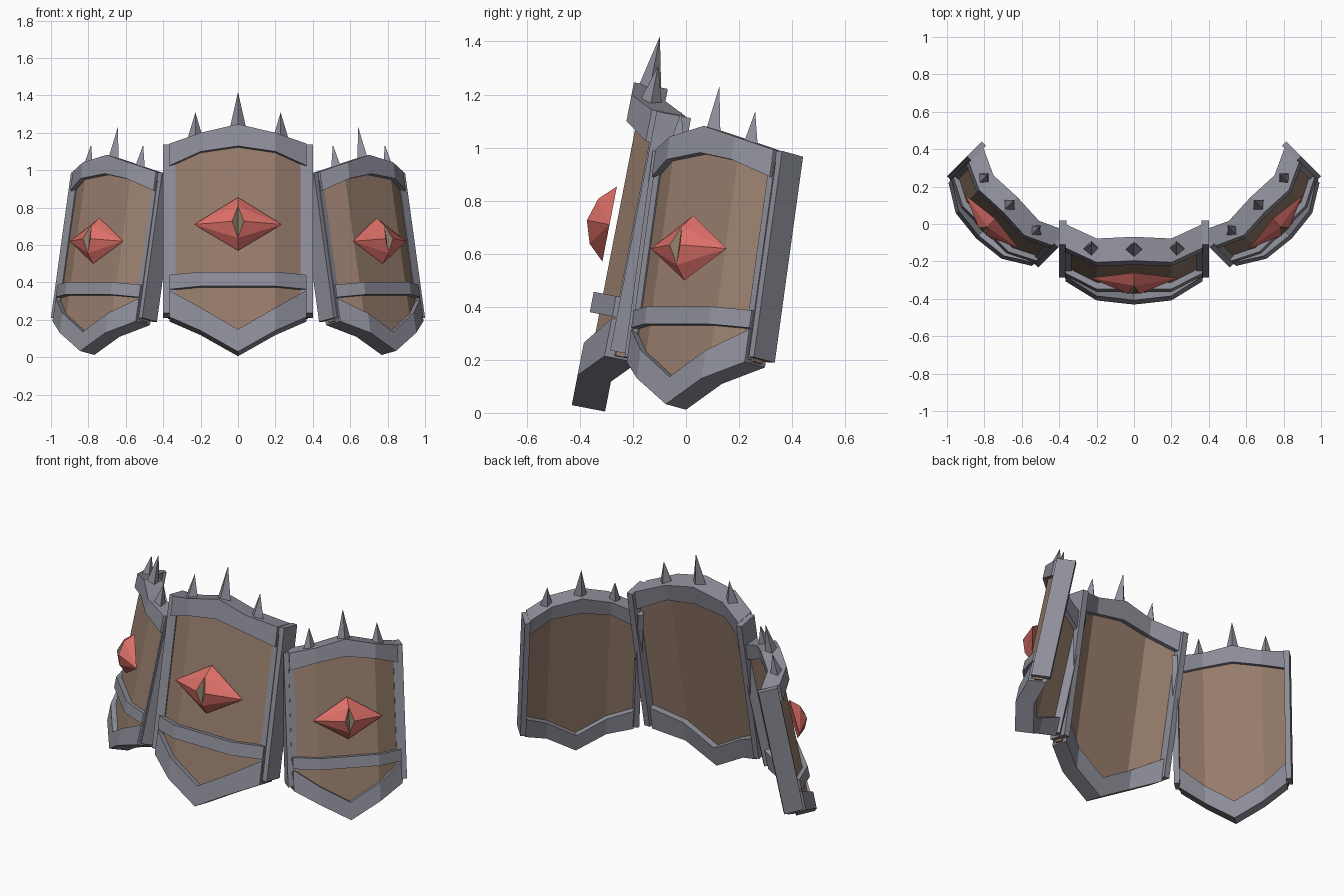
import bpy, bmesh, math
from mathutils import Matrix, Vector

cube = bpy.data.objects.get("Cube")
if cube:
    bpy.data.objects.remove(cube, do_unlink=True)


def material(name, rgb):
    m = bpy.data.materials.new(name)
    m.use_nodes = True
    m.diffuse_color = (*rgb, 1)
    bsdf = m.node_tree.nodes["Principled BSDF"]
    bsdf.inputs["Base Color"].default_value = (*rgb, 1)
    bsdf.inputs["Roughness"].default_value = 0.8
    return m


METAL = material("grey metal", (0.27, 0.27, 0.32))
WOOD = material("brown wood", (0.31, 0.205, 0.15))
RED = material("red gem", (0.72, 0.16, 0.14))
PUPIL = material("tan slit", (0.26, 0.2, 0.13))

FLAT = 0.2      # half width of the flat middle facet
EDGE = 0.365    # half width of the frame


def bend(x):
    """Backward offset of the folded outer facets."""
    return max(0, abs(x) - FLAT) * 0.52


def finish(name, bm, place, *mats, recalc=True):
    if recalc:
        bmesh.ops.recalc_face_normals(bm, faces=bm.faces)
    mesh = bpy.data.meshes.new(name)
    bm.to_mesh(mesh)
    bm.free()
    for m in mats:
        mesh.materials.append(m)
    obj = bpy.data.objects.new(name, mesh)
    obj.matrix_world = place
    bpy.context.collection.objects.link(obj)
    return obj


def slab(name, place, mat, half, front, back):
    """Folded slab; half lists (x, bottom, top) from the centre outwards."""
    cols = [(-x, lo, hi) for x, lo, hi in reversed(half[1:])] + half
    bm = bmesh.new()
    rings = []
    for x, lo, hi in cols:
        f, b = front + bend(x), back + bend(x)
        corners = ((x, f, lo), (x, f, hi), (x, b, hi), (x, b, lo))
        rings.append([bm.verts.new(c) for c in corners])
    for r, s in zip(rings, rings[1:]):
        for i in range(4):
            j = (i + 1) % 4
            bm.faces.new((r[i], r[j], s[j], s[i]))
    bm.faces.new(rings[0])
    bm.faces.new(rings[-1])
    finish(name, bm, place, mat)


def box(name, place, mat, lo, hi):
    lo, hi = Vector(lo), Vector(hi)
    bm = bmesh.new()
    bmesh.ops.create_cube(bm, size=1)
    for v in bm.verts:
        v.co = (lo + hi) / 2 + v.co * (hi - lo)
    finish(name, bm, place, mat)


def spike(name, place, x, base, tip):
    bm = bmesh.new()
    bmesh.ops.create_cone(bm, cap_ends=True, segments=4, radius1=0.052, radius2=0,
                          depth=tip - base)
    bmesh.ops.translate(bm, verts=bm.verts, vec=(x, -0.067 + bend(x), (base + tip) / 2))
    finish(name, bm, place, METAL)


def eye(name, place):
    """Faceted diamond gem with a sunken vertical slit."""
    bm = bmesh.new()
    mid = 0.695
    top, bottom = (bm.verts.new((0, -0.118, mid + d)) for d in (0.147, -0.142))
    slit_top, slit_bottom = (bm.verts.new((0, -0.178, mid + d)) for d in (0.088, -0.085))
    tips = [bm.verts.new((s * 0.235, -0.118, mid)) for s in (-1, 1)]
    rims = [bm.verts.new((s * 0.032, -0.205, mid)) for s in (-1, 1)]
    for tip, rim in zip(tips, rims):
        bm.faces.new((tip, top, slit_top))
        bm.faces.new((tip, slit_top, rim))
        bm.faces.new((tip, rim, slit_bottom))
        bm.faces.new((tip, slit_bottom, bottom))
        bm.faces.new((rim, slit_top, slit_bottom)).material_index = 1
    bm.faces.new((top, tips[0], bottom, tips[1]))
    finish(name, bm, place, RED, PUPIL)


def shield(side, place):
    # Wooden board
    slab(side + "_board", place, WOOD,
         [(0, 0.08, 1.17), (FLAT, 0.18, 1.14), (0.375, 0.215, 1.09)], -0.092, -0.035)
    # Metal bands
    slab(side + "_top_band", place, METAL,
         [(0, 1.12, 1.239), (FLAT, 1.09, 1.192), (EDGE, 1.03, 1.15)], -0.13, 0)
    slab(side + "_bottom_band", place, METAL,
         [(0, 0, 0.122), (FLAT, 0.115, 0.24), (EDGE, 0.205, 0.35)], -0.128, 0)
    slab(side + "_strap", place, METAL,
         [(0, 0.357, 0.435), (FLAT, 0.357, 0.435), (EDGE, 0.357, 0.435)], -0.128, -0.085)
    # Side trims and rails
    for label, s in (("right", -1), ("left", 1)):
        a, b = sorted((s * 0.335, s * 0.37))
        box(f"{side}_{label}_trim", place, METAL, (a, -0.03, 0.22), (b, 0.03, 1.1))
        a, b = sorted((s * 0.362, s * 0.4))
        box(f"{side}_{label}_rail", place, METAL, (a, -0.025, 0.23), (b, 0.107, 1.148))
    # Spikes along the top
    spike(side + "_middle_spike", place, 0, 1.19, 1.428)
    for label, s in (("right", -1), ("left", 1)):
        spike(f"{side}_{label}_spike", place, s * 0.228, 1.14, 1.318)
    eye(side + "_eye", place)


def placement(loc, turn, scale):
    return (Matrix.Translation(loc) @ Matrix.Rotation(math.radians(turn), 4, "Z")
            @ Matrix.Rotation(math.radians(-11), 4, "X") @ Matrix.Scale(scale, 4))


shield("centre", placement((0, -0.305, 0.005), 0, 1))
for name, s in (("right", -1), ("left", 1)):
    shield(name, placement((s * 0.768, 0, 0.012), s * 45, 0.862))
